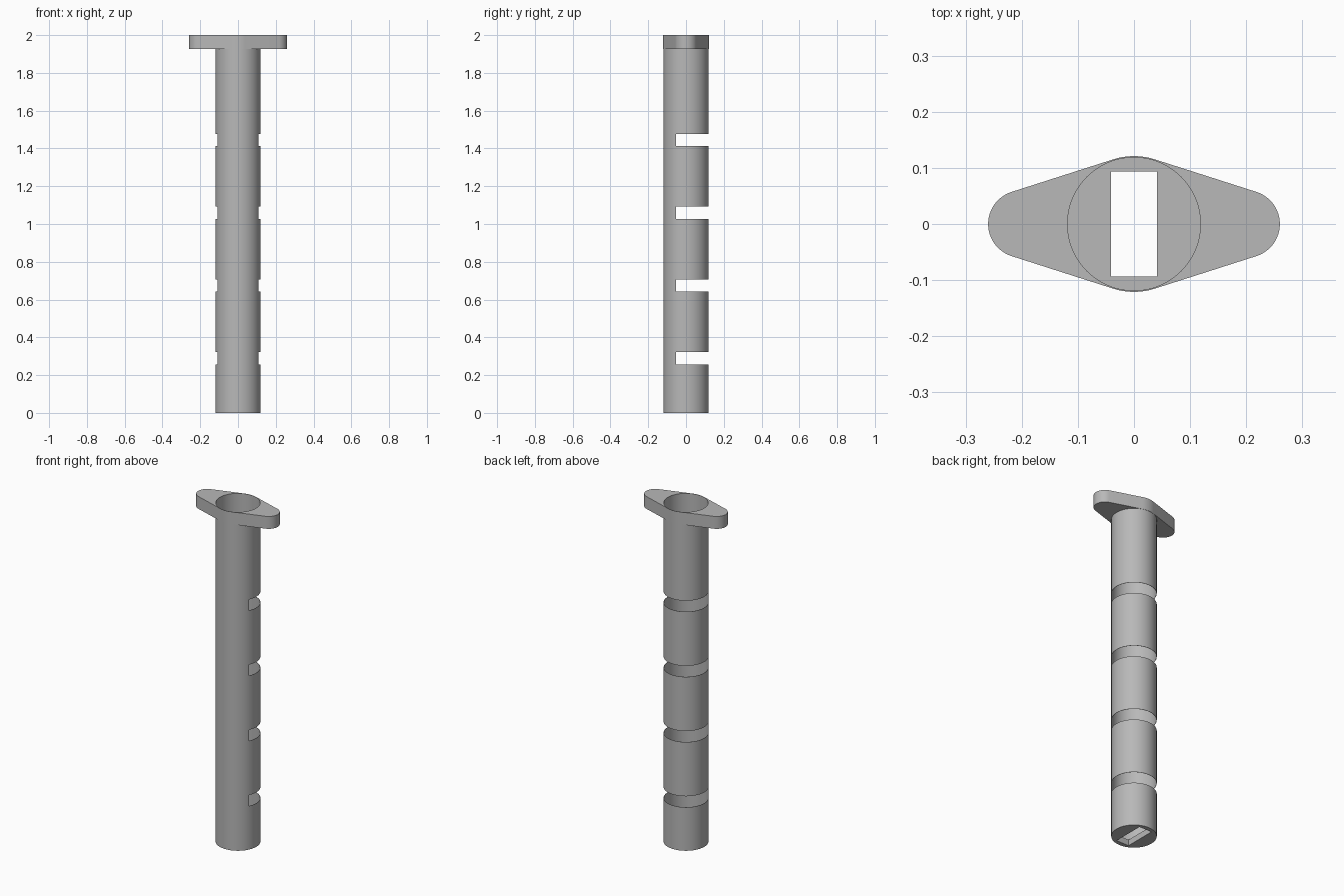
import bpy
import bmesh
from math import sin, cos, asin, pi

cube = bpy.data.objects.get("Cube")
if cube:
    bpy.data.objects.remove(cube, do_unlink=True)

TUBE_R, BORE_R = 0.12, 0.1185
FLANGE_Z, TOP = 1.927, 2.0
FLOOR = 0.035

grey = bpy.data.materials.new("plain grey")
grey.use_nodes = True
colour = (0.48, 0.48, 0.48, 1)
grey.diffuse_color = colour
grey.node_tree.nodes["Principled BSDF"].inputs["Base Color"].default_value = colour


def prism(name, outline, z0, z1):
    """Extrude a counter-clockwise outline from z0 to z1."""
    bm = bmesh.new()
    base = bm.faces.new([bm.verts.new((x, y, z0)) for x, y in outline])
    top = bmesh.ops.extrude_face_region(bm, geom=[base], use_keep_orig=True)
    verts = [v for v in top["geom"] if isinstance(v, bmesh.types.BMVert)]
    bmesh.ops.translate(bm, verts=verts, vec=(0, 0, z1 - z0))
    bmesh.ops.recalc_face_normals(bm, faces=bm.faces)
    mesh = bpy.data.meshes.new(name)
    bm.to_mesh(mesh)
    bm.free()
    mesh.materials.append(grey)
    obj = bpy.data.objects.new(name, mesh)
    bpy.context.collection.objects.link(obj)
    return obj


def arc(cx, r, a0, a1, n):
    return [(cx + r * cos(a0 + (a1 - a0) * i / n), r * sin(a0 + (a1 - a0) * i / n))
            for i in range(n + 1)]


def circle(r):
    return arc(0, r, 0, 2 * pi, 96)[:-1]


def box(x, y0, y1):
    return [(-x, y0), (x, y0), (x, y1), (-x, y1)]


def cut(obj, cutters):
    """Subtract each cutter, then discard it."""
    bpy.ops.object.select_all(action="DESELECT")
    bpy.context.view_layer.objects.active = obj
    obj.select_set(True)
    for c in cutters:
        c.hide_render = True
        mod = obj.modifiers.new("cut", "BOOLEAN")
        mod.operation, mod.solver, mod.object = "DIFFERENCE", "EXACT", c
        bpy.ops.object.modifier_apply(modifier=mod.name)
        bpy.data.objects.remove(c, do_unlink=True)
    bpy.ops.object.shade_smooth_by_angle(angle=pi / 6)


# Hollow tube with a slotted floor and four open notches at the back
tube = prism("tube", circle(TUBE_R), 0, FLANGE_Z)
cutters = [prism("bore_cutter", circle(BORE_R), FLOOR, TOP + 0.1),
           prism("floor_slot_cutter", box(0.041, -0.094, 0.094), -0.1, 0.1)]
for i in range(4):
    z = 0.257 + 0.385 * i
    cutters.append(prism("notch_cutter", box(0.2, -0.053, 0.2), z, z + 0.065))
cut(tube, cutters)

# Flange: a round centre joined by tangents to two smaller round ends
CENTRE_R, END_R, END_X = 0.121, 0.06, 0.2
t = pi / 2 - asin((CENTRE_R - END_R) / END_X)
outline = (arc(END_X, END_R, -t, t, 24) + arc(0, CENTRE_R, t, pi - t, 16)
           + arc(-END_X, END_R, pi - t, pi + t, 24)
           + arc(0, CENTRE_R, pi + t, 2 * pi - t, 16))
flange = prism("flange", outline, FLANGE_Z, TOP)
cut(flange, [prism("hole_cutter", circle(BORE_R), FLANGE_Z - 0.1, TOP + 0.1)])
